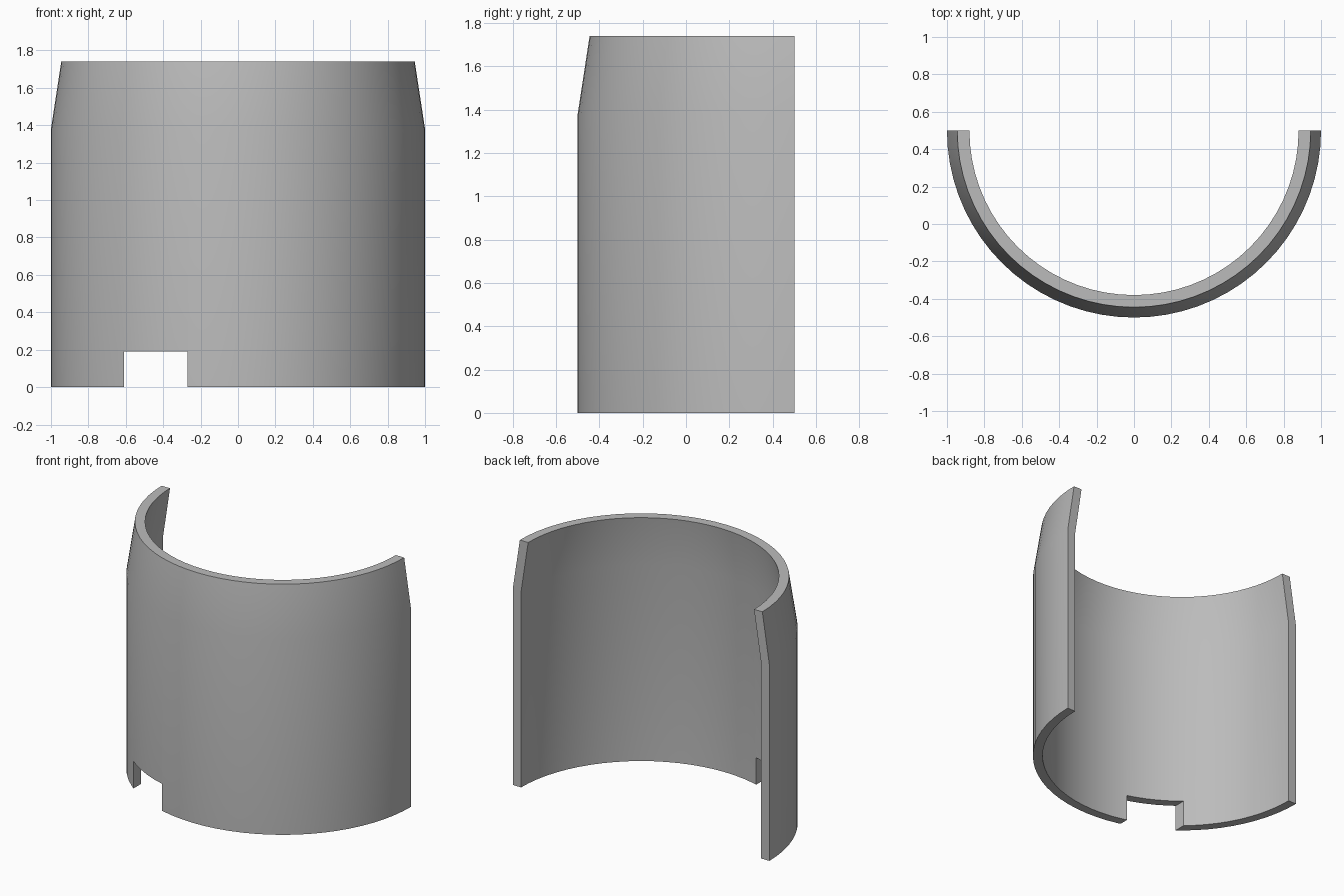
import bpy, bmesh
from math import pi
from mathutils import Vector

cube = bpy.data.objects.get("Cube")
if cube:
    bpy.data.objects.remove(cube, do_unlink=True)

# Material
grey = bpy.data.materials.new("plain grey")
grey.use_nodes = True
colour = (0.5, 0.5, 0.5, 1)
grey.diffuse_color = colour
grey.node_tree.nodes["Principled BSDF"].inputs["Base Color"].default_value = colour


def add_object(name, bm):
    bmesh.ops.recalc_face_normals(bm, faces=bm.faces)
    mesh = bpy.data.meshes.new(name)
    bm.to_mesh(mesh)
    bm.free()
    mesh.materials.append(grey)
    obj = bpy.data.objects.new(name, mesh)
    bpy.context.collection.objects.link(obj)
    return obj


# Half-round shell: wall section swept through 180 degrees around the rear axis
height, bend, wall = 1.74, 1.38, 0.065
centre = Vector((0, 0.5, 0))
section = [(1, 0), (1, bend), (0.945, height),
           (0.945 - wall, height), (1 - wall, bend), (1 - wall, 0)]
bm = bmesh.new()
start = bm.faces.new([bm.verts.new(centre + Vector((-r, 0, z))) for r, z in section])
bmesh.ops.spin(bm, geom=[start] + start.edges[:] + start.verts[:], cent=centre,
               axis=(0, 0, 1), angle=pi, steps=36, use_duplicate=False)
# Close the starting end if the sweep consumed it
bmesh.ops.holes_fill(bm, edges=[e for e in bm.edges if e.is_boundary], sides=0)
shell = add_object("curved_shell", bm)

# Notch in the lower rim, right of centre
bm = bmesh.new()
bmesh.ops.create_cube(bm, size=1)
bmesh.ops.scale(bm, vec=(0.34, 0.8, 0.38), verts=bm.verts)
bmesh.ops.translate(bm, vec=(-0.44, -0.2, 0), verts=bm.verts)
cutter = add_object("notch_cutter", bm)
cutter.hide_render = True

bpy.context.view_layer.objects.active = shell
shell.select_set(True)
cut = shell.modifiers.new("notch", "BOOLEAN")
cut.operation = "DIFFERENCE"
cut.solver = "EXACT"
cut.object = cutter
bpy.ops.object.modifier_apply(modifier=cut.name)
bpy.data.objects.remove(cutter, do_unlink=True)
bpy.ops.object.shade_smooth_by_angle(angle=pi / 6)
